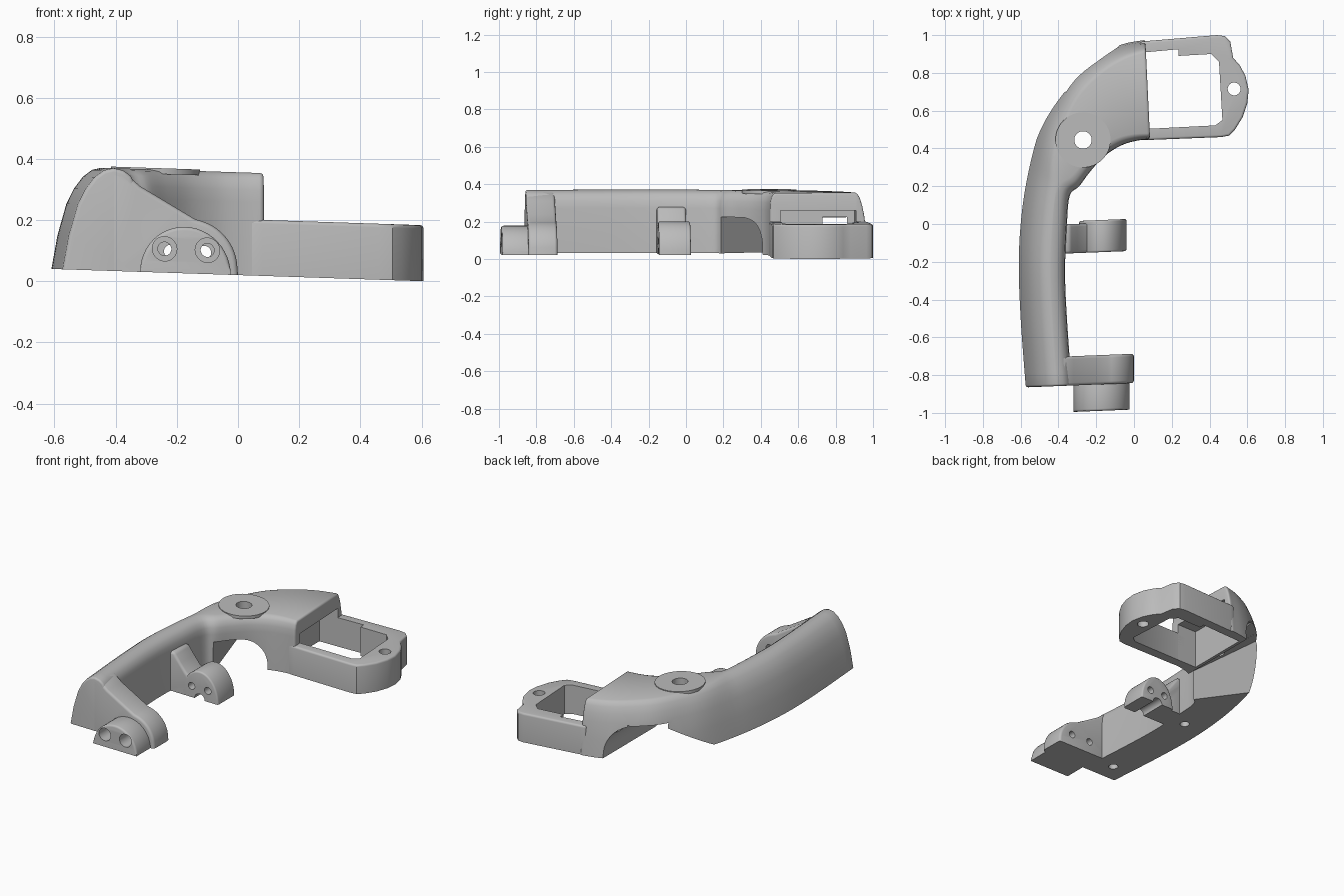
import bpy, bmesh, math
from mathutils import Vector

if "Cube" in bpy.data.objects:
    bpy.data.objects.remove(bpy.data.objects["Cube"], do_unlink=True)

grey = bpy.data.materials.new("satin_grey")
grey.use_nodes = True
grey.diffuse_color = (0.5, 0.5, 0.5, 1)
grey.node_tree.nodes["Principled BSDF"].inputs["Base Color"].default_value = (0.5, 0.5, 0.5, 1)

FLOOR = 0.02          # underside level before the final tilt
parts = []


def make(name, bm, bevel=0.0, helper=False):
    bmesh.ops.recalc_face_normals(bm, faces=bm.faces)
    if bevel:
        edges = [e for e in bm.edges if len(e.link_faces) == 2
                 and e.calc_face_angle() > math.radians(50)
                 and max(v.co.z for v in e.verts) > FLOOR + 0.02]
        bmesh.ops.bevel(bm, geom=edges, offset=bevel, segments=3, profile=0.5, affect='EDGES')
    mesh = bpy.data.meshes.new(name)
    bm.to_mesh(mesh)
    bm.free()
    mesh.materials.append(grey)
    ob = bpy.data.objects.new(name, mesh)
    bpy.context.collection.objects.link(ob)
    if helper:
        ob.hide_render = True
    else:
        parts.append(ob)
    return ob


def skin(name, lower, upper, bevel=0.0, helper=False):
    """Closed solid between two matching loops of 3D points."""
    bm = bmesh.new()
    rings = [[bm.verts.new(p) for p in loop] for loop in (lower, upper)]
    n = len(lower)
    for i in range(n):
        j = (i + 1) % n
        bm.faces.new((rings[0][i], rings[0][j], rings[1][j], rings[1][i]))
    for ring in rings:
        bm.faces.new(ring)
    return make(name, bm, bevel, helper)


def prism(name, outline, lo, hi, axis='z', bevel=0.0, helper=False):
    """Extrude a 2D outline along z, or an (x, z) outline along y with a slight skew."""
    def place(u, v, w):
        return (u, v, w) if axis == 'z' else (u, w + 0.04 * (u + 0.2), v)
    return skin(name, *[[place(u, v, w) for u, v in outline] for w in (lo, hi)], bevel, helper)


def arc(cx, cy, rx, ry, start=0, end=360, n=40):
    closed = end - start == 360
    steps = n if closed else n + 1
    return [(cx + rx * math.cos(math.radians(start + (end - start) * i / n)),
             cy + ry * math.sin(math.radians(start + (end - start) * i / n))) for i in range(steps)]


def cut(targets, cutter):
    for ob in targets:
        mod = ob.modifiers.new("cut", 'BOOLEAN')
        mod.operation, mod.solver, mod.object = 'DIFFERENCE', 'EXACT', cutter
        bpy.context.view_layer.update()
        mesh = bpy.data.meshes.new_from_object(ob.evaluated_get(bpy.context.evaluated_depsgraph_get()))
        ob.modifiers.clear()
        ob.data = mesh
    bpy.data.objects.remove(cutter, do_unlink=True)


def spline(points, steps=5):
    """Catmull-Rom curve through the points."""
    p = [Vector(q) for q in points]
    p = [2 * p[0] - p[1]] + p + [2 * p[-1] - p[-2]]
    out = []
    for a, b, c, d in zip(p, p[1:], p[2:], p[3:]):
        for i in range(steps):
            t = i / steps
            out.append(0.5 * (2 * b + (c - a) * t + (2 * a - 5 * b + 4 * c - d) * t * t
                              + (3 * b - a - 3 * c + d) * t ** 3))
    return out + [p[-2]]


# Curved arm: lofted between its outer and inner plan edges
outer = spline([(-.573, -.865), (-.6, -.5), (-.61, -.2), (-.595, .05), (-.56, .27), (-.505, .48),
                (-.435, .63), (-.325, .79), (-.18, .9), (-.06, .952), (.06, .975)])
inner = spline([(-.33, -.855), (-.355, -.5), (-.365, -.25), (-.355, 0), (-.34, .15), (-.29, .2),
                (-.23, .28), (-.155, .36), (-.07, .415), (.01, .44), (.085, .45)])
outer_side = [(0, FLOOR), (.02, .13), (.05, .235), (.075, .285), (.105, .325), (.135, .348), (.165, .356)]
inner_side = [(.075, .356), (.045, .35), (.02, .333), (.004, .3), (0, .26), (0, FLOOR)]
bm = bmesh.new()
rings = []
for k, (o, i) in enumerate(zip(outer, inner)):
    t = k / (len(outer) - 1)
    across = (i - o).normalized()
    squeeze = 1 - 0.6 * max(0, t - 0.4) / 0.6
    section = [(o + across * d * squeeze, z) for d, z in outer_side]
    section += [(i - across * d * squeeze, z) for d, z in inner_side]
    rings.append([bm.verts.new((p.x, p.y, z)) for p, z in section])
for a, b in zip(rings, rings[1:]):
    for j in range(len(a)):
        m = (j + 1) % len(a)
        bm.faces.new((a[j], a[m], b[m], b[j]))
bm.faces.new(rings[0])
bm.faces.new(rings[-1])
arm = make("curved_arm", bm, .012)

# Front flange with sloping shoulder, and its half-round nub
flange = prism("front_flange", [(-.42, FLOOR), (-.42, .35), (-.37, .342), (-.32, .3), (-.2, .232),
                                (-.14, .198)] + arc(-.16, .04, .158, .158, 75, 8, 10) + [(0, FLOOR)],
               -.85, -.695, 'y', .015)
nub = prism("front_nub", arc(-.172, FLOOR, .148, .152, 0, 180, 24), -.99, -.84, 'y', .012)

# Middle bracket and the neck joining it to the arm
bracket = prism("middle_bracket", arc(-.165, FLOOR, .125, .175, 0, 180, 24), -.15, .02, 'y', .01)
neck = prism("bracket_neck", [(-.42, FLOOR), (-.42, .27), (-.34, .265), (-.3, .21), (-.26, .16),
                              (-.22, .13), (-.22, FLOOR)], -.15, .005, 'y', .015)

# Rear frame
frame = prism("rear_frame", [(.03, .963), (.06, .968), (.44, 1.0), (.48, .995), (.51, .965), (.525, .88),
                             (.56, .84), (.59, .785), (.607, .71), (.6, .64), (.575, .565), (.535, .5),
                             (.505, .468), (.46, .46), (.08, .445), (.03, .446)], FLOOR, .203, 'z', .012)

# Pivot washer
PX, PY = -.27, .445
washer = prism("pivot_washer", arc(PX, PY, .146, .146, n=64), .342, .361)

# Frame opening, running on as a pocket under the body
opening = [(-.06, .9), (.07, .91), (.235, .925), (.235, .89), (.41, .9), (.45, .86),
           (.468, .55), (.43, .522), (-.06, .497)]
cut([frame], prism("opening_cutter", opening, -.1, .5, helper=True))
cut([arm], prism("pocket_cutter", opening, -.1, .262, helper=True))

# Arched passage under the body, curved on the frame side
passage = [(-.3, -.1), (-.3, .215), (-.22, .215)]
passage += arc(-.22, .05, .14, .165, 85, 0, 12) + [(-.08, -.1)]
cut([arm], prism("passage_cutter", passage, .12, 1.1, 'y', helper=True))

# Twisted ramp from the arm's underside up to the passage ceiling
ramp_foot = [(-.3, .123, 0), (-.57, .47, 0), (-.2, 1, 0), (-.2, .2, 0)]
ramp_head = [(-.3, .15, .214), (-.375, .8, .214), (-.2, 1, .214), (-.2, .2, .214)]
cut([arm], skin("ramp_cutter", ramp_foot, ramp_head, helper=True))

# Slot linking the pocket with the passage
slot = [(-.2, .73), (-.02, .73), (-.02, .86), (-.2, .86)]
cut([arm], prism("slot_cutter", slot, .16, .222, helper=True))

# Vertical holes
cut([arm, washer], prism("pivot_cutter", arc(PX, PY, .046, .046), -.1, .5, helper=True))
cut([frame], prism("frame_hole_cutter", arc(.53, .715, .034, .034), -.1, .5, helper=True))
for x, y in ((-.46, -.74), (-.46, -.08)):
    cut([arm], prism("foot_hole_cutter", arc(x, y, .028, .028), -.1, .1, helper=True))

# Lengthwise pin holes, wider at the nub
for x in (-.24, -.1):
    cut([nub, flange], prism("pin_cutter", arc(x, .098, .022, .022), -1.1, -.6, 'y', helper=True))
    cut([nub], prism("counterbore_cutter", arc(x, .098, .04, .04), -1.1, -.87, 'y', helper=True))
for x in (-.22, -.11):
    cut([bracket, neck], prism("pin_cutter", arc(x, .09, .022, .022), -.3, .2, 'y', helper=True))
cut([bracket], prism("groove_cutter", arc(-.165, FLOOR, .035, .035), -.3, .2, 'y', helper=True))

# Slight lengthwise tilt of the whole assembly, then smooth shading
for ob in parts:
    for v in ob.data.vertices:
        v.co.z -= 0.033 * v.co.x
bpy.ops.object.select_all(action='DESELECT')
for ob in parts:
    ob.select_set(True)
bpy.context.view_layer.objects.active = arm
bpy.ops.object.shade_smooth_by_angle(angle=math.radians(35))
